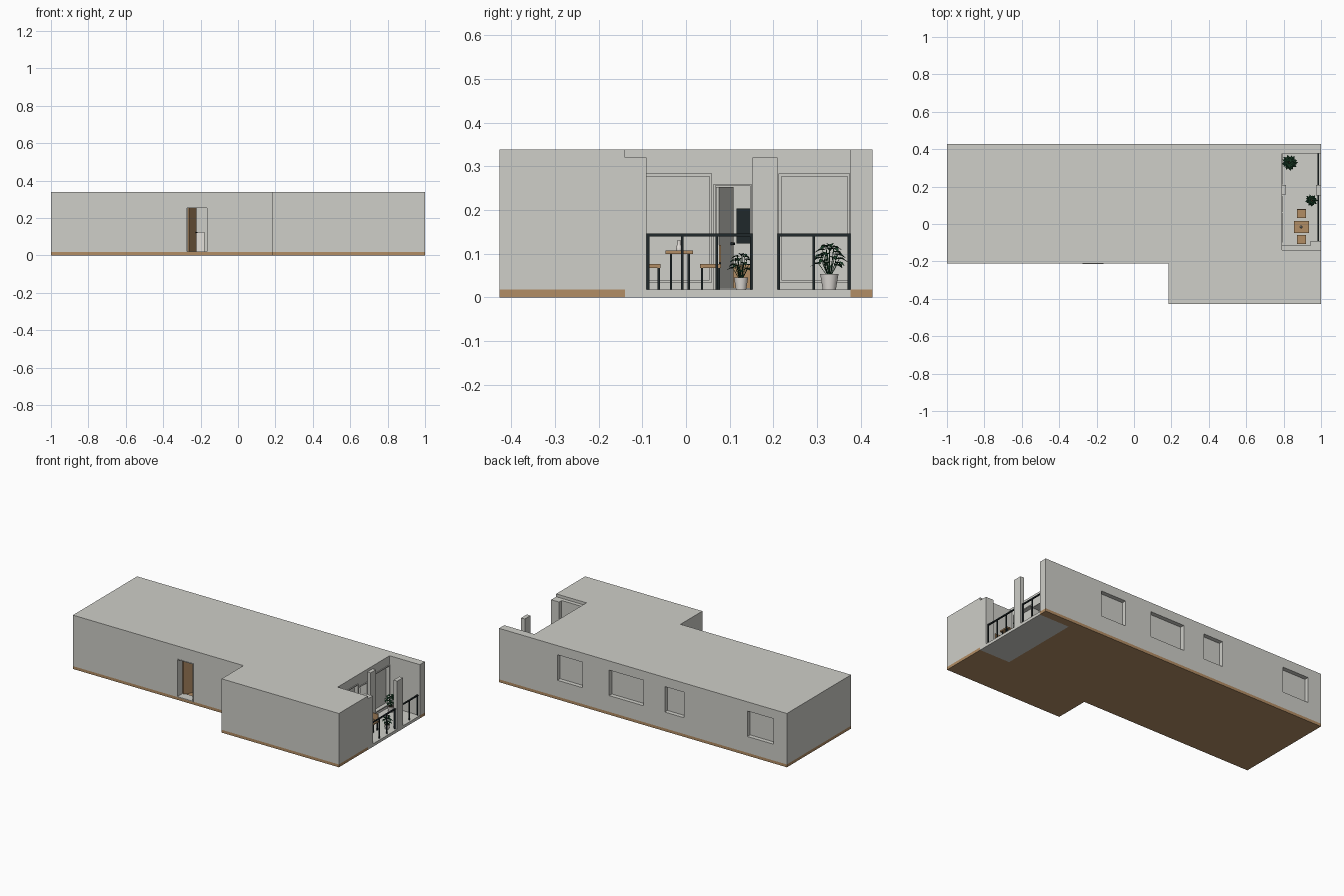
import bpy, bmesh, math, random
from mathutils import Vector, Matrix

random.seed(4)
default_cube = bpy.data.objects.get("Cube")
if default_cube:
    bpy.data.objects.remove(default_cube, do_unlink=True)


def material(name, red, green, blue):
    mat = bpy.data.materials.new(name)
    mat.use_nodes = True
    color = (red, green, blue, 1)
    mat.diffuse_color = color
    mat.node_tree.nodes["Principled BSDF"].inputs["Base Color"].default_value = color
    return mat


PLASTER = material("pale grey plaster", .62, .62, .58)
WOOD = material("tan wood", .45, .27, .13)
METAL = material("black metal", .014, .022, .024)
LEAF = material("dark green leaf", .012, .06, .025)
CERAMIC = material("white ceramic", .78, .75, .71)
SOIL = material("dark soil", .04, .025, .015)


def finish(name, bm, mat):
    bmesh.ops.recalc_face_normals(bm, faces=bm.faces)
    mesh = bpy.data.meshes.new(name)
    bm.to_mesh(mesh)
    bm.free()
    mesh.materials.append(mat)
    obj = bpy.data.objects.new(name, mesh)
    bpy.context.collection.objects.link(obj)
    return obj


def box(name, xs, ys, zs, mat):
    bm = bmesh.new()
    bmesh.ops.create_cube(bm, size=1)
    for v in bm.verts:
        for axis, span in enumerate((xs, ys, zs)):
            v.co[axis] = span[0] if v.co[axis] < 0 else span[1]
    return finish(name, bm, mat)


def prism(name, outline, bottom, top, mat):
    bm = bmesh.new()
    base = bm.faces.new([bm.verts.new((x, y, bottom)) for x, y in outline])
    moved = bmesh.ops.extrude_face_region(bm, geom=[base])["geom"]
    bmesh.ops.translate(bm, vec=(0, 0, top - bottom),
                        verts=[g for g in moved if isinstance(g, bmesh.types.BMVert)])
    return finish(name, bm, mat)


def lathe(name, profile, center, mat, steps=24):
    bm = bmesh.new()
    verts = [bm.verts.new((r, 0, z)) for r, z in profile]
    edges = [bm.edges.new(pair) for pair in zip(verts, verts[1:])]
    bmesh.ops.spin(bm, geom=verts + edges, cent=(0, 0, 0), axis=(0, 0, 1),
                   angle=math.tau, steps=steps)
    bmesh.ops.remove_doubles(bm, verts=bm.verts, dist=.0001)
    obj = finish(name, bm, mat)
    obj.location = center
    bpy.ops.object.select_all(action='DESELECT')
    obj.select_set(True)
    bpy.context.view_layer.objects.active = obj
    bpy.ops.object.shade_smooth_by_angle(angle=math.radians(40))
    return obj


def cut(target, cutter):
    mod = target.modifiers.new("opening", 'BOOLEAN')
    mod.object, mod.operation, mod.solver = cutter, 'DIFFERENCE', 'EXACT'
    bpy.context.view_layer.objects.active = target
    bpy.ops.object.modifier_apply(modifier=mod.name)
    bpy.data.objects.remove(cutter, do_unlink=True)


# Floor, balcony slab and hollow shell share one stepped outline
FLOOR, ROOF, BACK = .018, .338, .427
PORCH_X, PORCH_Y = .79, (-.14, .376)
outline = [(-1, -.21), (.185, -.21), (.185, -BACK), (1, -BACK), (1, PORCH_Y[0]),
           (PORCH_X, PORCH_Y[0]), (PORCH_X, PORCH_Y[1]), (1, PORCH_Y[1]), (1, BACK), (-1, BACK)]
prism("wood_floor", outline, 0, FLOOR, WOOD)
box("balcony_slab", (PORCH_X, 1), PORCH_Y, (0, FLOOR), PLASTER)
shell = prism("house_shell", outline, FLOOR, ROOF, PLASTER)
rooms = [(-.95, -.16), (.235, -.16), (.235, -.38), (.95, -.38), (.95, -.19),
         (.75, -.19), (.75, .38), (-.95, .38)]
cut(shell, prism("rooms_cutter", rooms, 0, .32, PLASTER))

# Back windows with recessed panes
for i, span in enumerate([(.42, .595), (-.004, .235), (-.285, -.152), (-.907, -.726)]):
    heights = (.12, .28)
    cut(shell, box("window_cutter", span, (.36, .5), heights, PLASTER))
    box(f"back_window_pane_{i}", span, (.385, .4), heights, PLASTER)


def frame(name, axis, plane, span, heights, width=.004):
    """Four bars around an opening in a wall across the given axis."""
    (a, b), (low, high) = span, heights
    for part, s, h in (("side_a", (a, a + width), heights), ("side_b", (b - width, b), heights),
                       ("head", (a + width, b - width), (high - width, high)),
                       ("sill", (a + width, b - width), (low, low + width))):
        xs, ys = (plane, s) if axis == 'X' else (s, plane)
        box(f"{name}_{part}", xs, ys, h, PLASTER)


# Balcony windows and door opening
for name, span in (("dining_window", (-.1, .06)), ("lounge_window", (.212, .375))):
    heights = (.034, .283)
    cut(shell, box("window_cutter", (.7, .85), span, heights, PLASTER))
    frame(name, 'X', (.755, .795), span, heights, .006)
    box(name + "_pane", (.762, .77), span, heights, PLASTER)
door_span, door_heights = (.063, .15), (FLOOR, .26)
cut(shell, box("door_cutter", (.7, .85), door_span, (.01, .26), PLASTER))
frame("balcony_door_frame", 'X', (.745, .795), door_span, door_heights)

# Front door opening
entry_span = (-.276, -.163)
cut(shell, box("door_cutter", entry_span, (-.3, -.1), (.01, .257), PLASTER))
frame("entry_frame", 'Y', (-.213, -.155), entry_span, (FLOOR, .257))


def open_door(name, hinge, length, angle, mat):
    leaf = box(name, (0, length), (-.004, .004), (FLOOR, .253), mat)
    handle = box(name + "_handle", (length - .016, length - .008), (-.012, .012),
                 (.12, .126), METAL)
    for obj in (leaf, handle):
        obj.location = (*hinge, 0)
        obj.rotation_euler.z = math.radians(angle)


open_door("entry_door", (-.266, -.165), .1, 66, WOOD)
open_door("balcony_door", (.75, .072), .08, 156, PLASTER)

# Furniture glimpsed through the doors
box("hall_cabinet", (-.225, -.178), (.3, .37), (FLOOR, .125), CERAMIC)
box("media_cabinet", (.45, .52), (.1, .25), (FLOOR, .075), WOOD)
box("television", (.47, .478), (.115, .23), (.123, .203), METAL)
box("television_stand", (.472, .476), (.165, .18), (.075, .123), METAL)

# Balcony parapet wall and piers
PIER_TOP = .32
box("side_wall", (PORCH_X, .945), (-.14, -.116), (FLOOR, PIER_TOP), PLASTER)
box("corner_pier", (.945, 1), (-.14, -.09), (FLOOR, PIER_TOP), PLASTER)
box("middle_pier", (.974, 1), (.152, .209), (FLOOR, PIER_TOP), PLASTER)
box("inner_pier", (PORCH_X, .812), (.157, .209), (FLOOR, PIER_TOP), PLASTER)

# Railings
for name, start, end, bays in (("long_rail", -.09, .152, 3), ("short_rail", .209, .376, 2)):
    box(name + "_bar", (.982, .99), (start, end), (.139, .146), METAL)
    for i in range(bays + 1):
        y = start + .003 + (end - start - .006) * i / bays
        box(f"{name}_post_{i}", (.983, .989), (y - .003, y + .003), (FLOOR, .139), METAL)


def legs(name, xs, ys, top, size=.005):
    for i, x in enumerate((xs[0], xs[1] - size)):
        for j, y in enumerate((ys[0], ys[1] - size)):
            box(f"{name}_leg_{i}{j}", (x, x + size), (y, y + size), (FLOOR, top), METAL)


# Table, chairs and vase
box("table_top", (.856, .935), (-.047, .016), (.099, .107), WOOD)
legs("table", (.862, .929), (-.037, .009), .099)
for name, ys, back in (("near_chair", (-.108, -.058), -.108), ("far_chair", (.032, .08), .075)):
    box(name + "_seat", (.872, .919), ys, (.067, .076), WOOD)
    box(name + "_back", (.872, .919), (back, back + .005), (.08, .12), WOOD)
    box(name + "_back_post", (.893, .898), (back, back + .005), (.076, .08), METAL)
    legs(name, (.874, .917), (ys[0] + .002, ys[1] - .002), .067)
lathe("vase", [(0, 0), (.006, 0), (.007, .008), (.003, .016), (.004, .024), (0, .022)],
      (.893, -.016, .107), CERAMIC, 16)


def plant(name, x, y, scale, count):
    """Tapered pot with stems fanning out to broad, folded leaves."""
    rim = .036 * scale
    lathe(name + "_pot", [(0, 0), (.015 * scale, 0), (.021 * scale, rim), (.018 * scale, rim),
                          (.018 * scale, rim * .85)], (x, y, FLOOR), CERAMIC)
    lathe(name + "_soil", [(0, rim * .87), (.018 * scale, rim * .87)], (x, y, FLOOR), SOIL)
    bm = bmesh.new()
    for i in range(count):
        rise = (i + .5) / count
        turn = Matrix.Rotation(i * math.radians(137.5), 3, 'Z')
        reach = (.025 - .019 * rise ** 2) * scale
        height = rim + (.018 + .05 * rise) * scale + random.uniform(-.002, .002)
        root, tip = Vector((.003, 0, rim * .8)), Vector((reach, 0, height))
        side, out = Vector((0, .0008, 0)), Vector((.0008, 0, 0))
        for offset in (side, out):
            bm.faces.new([bm.verts.new(turn @ p) for p in
                          (root - offset, root + offset, tip + offset, tip - offset)])
        # Leaf halves meet at a lowered midrib and droop towards the tip
        rows = []
        for t, half in ((-.3, .002), (0, .009), (.4, .008), (1, .0005)):
            mid = tip + Vector((t * .019, 0, -.007 * t * t)) * scale
            edge = Vector((0, half, half * .4)) * scale
            rows.append([bm.verts.new(turn @ p) for p in
                         (mid - Vector((0, edge.y, -edge.z)), mid, mid + edge)])
        for a, b in zip(rows, rows[1:]):
            for k in range(2):
                bm.faces.new((a[k], b[k], b[k + 1], a[k + 1]))
    finish(name + "_leaves", bm, LEAF).location = (x, y, FLOOR)


plant("large_plant", .832, .328, 1, 22)
plant("small_plant", .948, .126, .78, 18)
